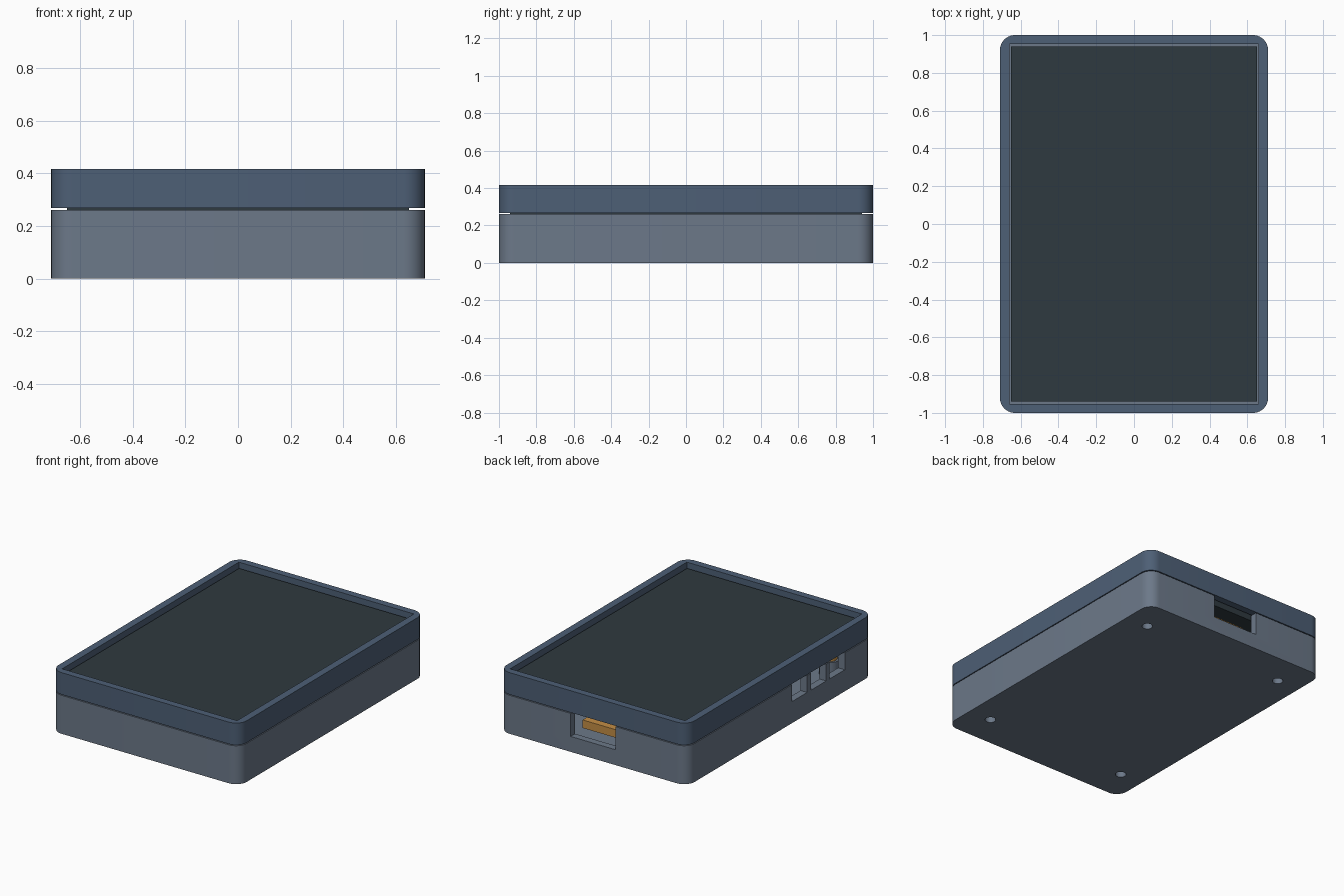
import bpy, bmesh, math

if "Cube" in bpy.data.objects:
    bpy.data.objects.remove(bpy.data.objects["Cube"])

W, L, R = 0.71, 1.0, 0.08          # half width, half length, corner radius
SEAM, GAP, TOP = 0.262, 0.268, 0.417


def material(name, rgb):
    m = bpy.data.materials.new(name)
    m.diffuse_color = (*rgb, 1)
    m.use_nodes = True
    m.node_tree.nodes["Principled BSDF"].inputs["Base Color"].default_value = m.diffuse_color
    return m


def finish(bm, name, mat=None):
    bmesh.ops.recalc_face_normals(bm, faces=bm.faces)
    me = bpy.data.meshes.new(name)
    bm.to_mesh(me)
    bm.free()
    ob = bpy.data.objects.new(name, me)
    bpy.context.collection.objects.link(ob)
    if mat:
        me.materials.append(mat)
    return ob


def prism(name, pts, z0, z1, mat=None):
    bm = bmesh.new()
    face = bm.faces.new([bm.verts.new((x, y, z0)) for x, y in pts])
    ext = bmesh.ops.extrude_face_region(bm, geom=[face])
    for v in ext["geom"]:
        if isinstance(v, bmesh.types.BMVert):
            v.co.z = z1
    return finish(bm, name, mat)


def rect(x0, x1, y0, y1):
    return [(x0, y0), (x1, y0), (x1, y1), (x0, y1)]


def circle(cx, cy, r, n=24):
    return [(cx + r * math.cos(2 * math.pi * i / n),
             cy + r * math.sin(2 * math.pi * i / n)) for i in range(n)]


def rounded(w, l, r, n=10):
    pts = []
    for k, (sx, sy) in enumerate([(1, 1), (-1, 1), (-1, -1), (1, -1)]):
        for i in range(n + 1):
            a = math.pi / 2 * (k + i / n)
            pts.append((sx * (w - r) + r * math.cos(a), sy * (l - r) + r * math.sin(a)))
    return pts


def cut(ob, pts, z0, z1):
    cutter = prism("cutter", pts, z0, z1)
    cutter.hide_render = True
    mod = ob.modifiers.new("cut", 'BOOLEAN')
    mod.operation, mod.solver, mod.object = 'DIFFERENCE', 'EXACT', cutter
    bpy.context.view_layer.objects.active = ob
    bpy.ops.object.modifier_apply(modifier=mod.name)
    bpy.data.objects.remove(cutter)


def smooth(ob):
    bpy.ops.object.select_all(action='DESELECT')
    ob.select_set(True)
    bpy.context.view_layer.objects.active = ob
    bpy.ops.object.shade_smooth_by_angle(angle=math.radians(30))


slate = material("slate", (0.15, 0.19, 0.25))
blue = material("blue_grey", (0.075, 0.115, 0.18))
dark = material("dark_glass", (0.028, 0.042, 0.05))
brass = material("brass", (0.55, 0.27, 0.06))

posts = [(sx * 0.54, sy * 0.775) for sx in (-1, 1) for sy in (-1, 1)]

# Lower tray: hollow, with port notches and screw holes
tray = prism("lower_case", rounded(W, L, R), 0, SEAM, slate)
cut(tray, rect(-0.66, 0.66, -0.952, 0.952), 0.05, 0.4)
cut(tray, rect(-0.17, 0.17, 0.9, 1.1), 0.105, 0.4)
for y in (-0.21, -0.415, -0.615):
    cut(tray, rect(-0.8, -0.6, y - 0.082, y + 0.082), 0.147, 0.4)
for x, y in posts:
    cut(tray, circle(x, y, 0.034), -0.1, 0.1)
smooth(tray)

# Upper frame
frame = prism("upper_frame", rounded(W, L, R), GAP, TOP, blue)
cut(frame, rect(-0.66, 0.66, -0.952, 0.952), 0.2, 0.5)
smooth(frame)

# Recessed screen panel
prism("screen_panel", rect(-0.65, 0.65, -0.94, 0.94), 0.235, 0.382, dark)

# Screw posts with brass inserts
for x, y in posts:
    post = prism("screw_post", circle(x, y, 0.065), 0.045, 0.15, slate)
    cut(post, circle(x, y, 0.034), -0.1, 0.14)
    smooth(post)
    smooth(prism("post_insert", circle(x, y, 0.05), 0.15, 0.19, brass))

# Connector behind the back port
prism("back_connector", rect(-0.15, 0.15, 0.75, 0.9), 0.13, 0.185, brass)
